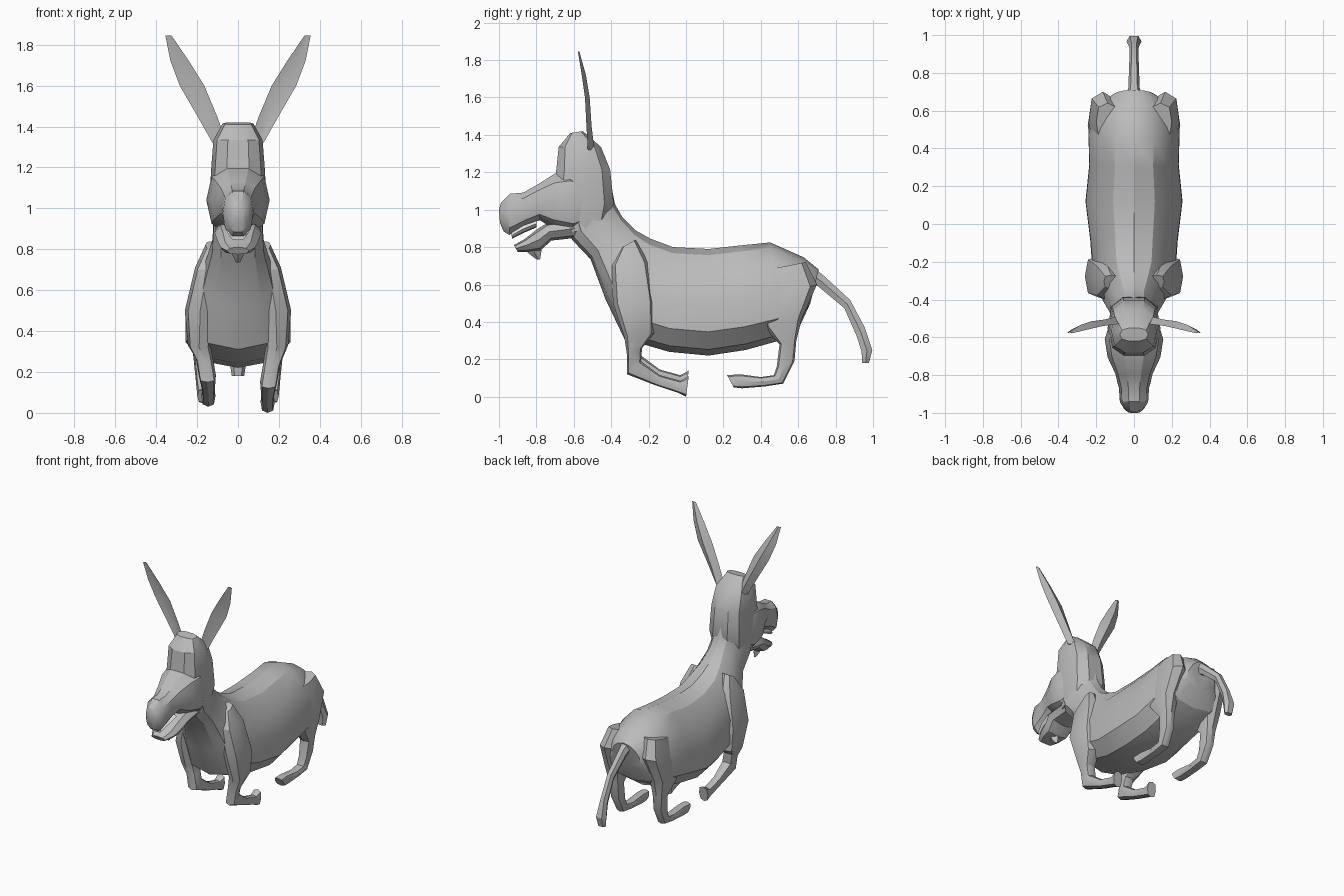
import bpy, bmesh, math
from mathutils import Vector


def material(name, value):
    m = bpy.data.materials.new(name)
    m.diffuse_color = (value, value, value, 1)
    return m


GREY = material("grey coat", 0.5)
WHITE = material("tooth white", 0.8)


def loft(name, rings, n=8, side=1, pear=0.0, dent=1.0, power=0.85, mat=GREY, angle=30, lift=0.0):
    """Skin closed rings. Ring: (y1, z1, y2, z2, x centre, half width).
    Points 1 and 2 are the ends of the section seen from the side."""
    bm = bmesh.new()
    loops = []
    for y1, z1, y2, z2, cx, w in rings:
        mid = Vector((cx, (y1 + y2) / 2, (z1 + z2) / 2))
        half = Vector((0, (y1 - y2) / 2, (z1 - z2) / 2))
        loop = []
        for i in range(n):
            a = 2 * math.pi * i / n
            c, s = math.cos(a), math.sin(a)
            c = math.copysign(abs(c) ** power, c)
            s = math.copysign(abs(s) ** power, s)
            if s > 0:
                s *= dent
            p = mid + half * s + Vector((w * c * (1 - pear * s), 0, 0))
            p.x *= side
            if p.z < 0.3:
                p.z += lift
            loop.append(bm.verts.new(p))
        loops.append(loop)
    for a, b in zip(loops, loops[1:]):
        for i in range(n):
            j = (i + 1) % n
            bm.faces.new((a[i], a[j], b[j], b[i]))
    bm.faces.new(loops[0])
    bm.faces.new(loops[-1])
    bmesh.ops.recalc_face_normals(bm, faces=bm.faces)
    me = bpy.data.meshes.new(name)
    bm.to_mesh(me)
    bm.free()
    me.materials.append(mat)
    ob = bpy.data.objects.new(name, me)
    bpy.context.collection.objects.link(ob)
    bpy.ops.object.select_all(action='DESELECT')
    ob.select_set(True)
    bpy.context.view_layer.objects.active = ob
    bpy.ops.object.shade_smooth_by_angle(angle=math.radians(angle))
    return ob


# Neck, chest, barrel and rump in one skin
loft("body", [
    (-.41, 1.18, -.66, .98, 0, .115),
    (-.38, 1.03, -.61, .84, 0, .12),
    (-.34, .96, -.51, .735, 0, .125),
    (-.27, .89, -.43, .52, 0, .17),
    (-.19, .845, -.33, .31, 0, .215),
    (-.07, .80, -.09, .24, 0, .23),
    (.12, .79, .12, .22, 0, .255),
    (.30, .81, .32, .25, 0, .235),
    (.45, .825, .50, .30, 0, .24),
    (.63, .745, .61, .38, 0, .205),
    (.71, .68, .665, .50, 0, .11)], n=12, pear=.25)

# Tall skull above the neck
loft("skull", [
    (-.62, 1.41, -.55, 1.42, 0, .075),
    (-.685, 1.335, -.45, 1.335, 0, .12),
    (-.70, 1.205, -.40, 1.215, 0, .13),
    (-.72, 1.05, -.38, 1.03, 0, .14),
    (-.65, .87, -.42, .92, 0, .12)], n=10, power=.75)

# Cheeks tapering into the upper muzzle
loft("muzzle", [
    (-.54, 1.18, -.52, .90, 0, .13),
    (-.62, 1.22, -.60, .86, 0, .155),
    (-.70, 1.20, -.71, .89, 0, .14),
    (-.80, 1.135, -.78, .94, 0, .10),
    (-.87, 1.095, -.86, .91, 0, .08),
    (-.94, 1.09, -.945, .86, 0, .075),
    (-.99, 1.04, -.975, .88, 0, .05),
    (-1.0, 1.0, -.995, .93, 0, .03)], n=10)

# Dropped lower jaw with chin tuft
loft("lower_jaw", [
    (-.60, .95, -.58, .85, 0, .11),
    (-.74, .93, -.72, .835, 0, .115),
    (-.79, .90, -.78, .78, 0, .10),
    (-.86, .845, -.845, .775, 0, .085),
    (-.92, .81, -.90, .775, 0, .055)], n=8)
loft("chin_tuft", [
    (-.87, .80, -.77, .80, 0, .035),
    (-.84, .765, -.775, .765, 0, .025),
    (-.80, .735, -.78, .735, 0, .01)], n=4)
loft("upper_teeth", [
    (-.80, .945, -.80, .905, 0, .07),
    (-.87, .92, -.87, .875, 0, .06),
    (-.935, .88, -.93, .845, 0, .04)], n=8, mat=WHITE)

# Tail with a wider tip
loft("tail", [
    (.64, .735, .66, .60, 0, .05),
    (.745, .645, .70, .59, 0, .03),
    (.88, .52, .845, .47, 0, .025),
    (.96, .37, .91, .32, 0, .025),
    (1.0, .25, .935, .24, 0, .04),
    (.98, .18, .94, .18, 0, .03)], n=6)

for side, label in ((1, "right"), (-1, "left")):
    # Hollow ears leaning outward
    loft(label + "_ear", [
        (-.56, 1.32, -.49, 1.32, .09, .035),
        (-.56, 1.45, -.505, 1.45, .15, .048),
        (-.565, 1.60, -.515, 1.60, .225, .06),
        (-.58, 1.72, -.535, 1.72, .285, .045),
        (-.585, 1.845, -.57, 1.845, .34, .015)], n=4, side=side, dent=-.3)

    # Front leg, folded back at the knee
    loft(label + "_front_leg", [
        (-.34, .80, -.27, .84, .12, .04),
        (-.40, .70, -.20, .72, .15, .06),
        (-.39, .50, -.165, .50, .185, .075),
        (-.33, .32, -.17, .34, .19, .055),
        (-.315, .22, -.235, .26, .165, .042),
        (-.315, .12, -.24, .19, .15, .042),
        (-.16, .06, -.14, .115, .145, .032),
        (-.04, .02, -.03, .085, .145, .03),
        (.0, .0, .015, .11, .145, .035)], n=8, side=side, power=.7,
        lift=.03 if side < 0 else 0)

    # Hind leg, folded forward at the hock
    loft(label + "_hind_leg", [
        (.44, .68, .64, .72, .14, .06),
        (.37, .50, .70, .60, .165, .075),
        (.42, .37, .62, .42, .18, .065),
        (.50, .28, .59, .30, .175, .045),
        (.485, .16, .58, .19, .17, .038),
        (.47, .115, .52, .07, .165, .035),
        (.40, .105, .42, .055, .165, .033),
        (.29, .12, .30, .045, .165, .033),
        (.22, .115, .255, .05, .165, .035)], n=8, side=side, power=.7)
